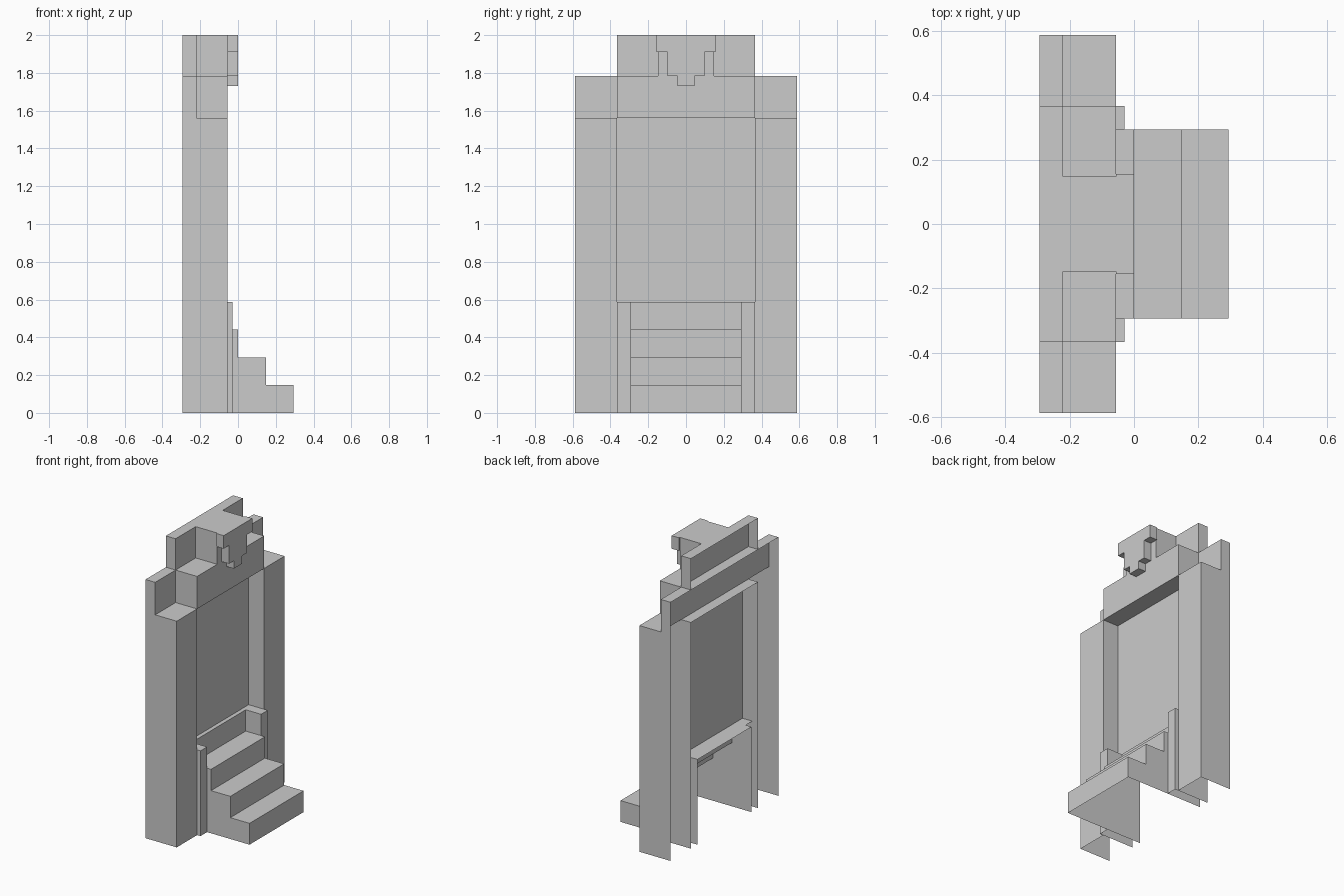
import bpy, bmesh

if "Cube" in bpy.data.objects:
    bpy.data.objects.remove(bpy.data.objects["Cube"])

S = 0.147                                  # one step: rise and tread
BACK, WALL, FRONT = -0.294, -0.22, -0.056  # depth planes along x
DOOR_Y, OUT_Y = 0.366, 0.588               # doorway and outer half widths
HEAD, SHOULDER, TOP = 1.56, 1.784, 2.0     # heights

# outward-wound corner indices of a box; corner index = 4*x + 2*y + z
FACES = {"front": (4, 6, 7, 5), "back": (0, 1, 3, 2), "left": (0, 4, 5, 1),
         "right": (2, 3, 7, 6), "top": (1, 5, 7, 3), "bottom": (0, 2, 6, 4)}


def finish(name, bm):
    mesh = bpy.data.meshes.new(name)
    bm.to_mesh(mesh)
    bm.free()
    ob = bpy.data.objects.new(name, mesh)
    bpy.context.collection.objects.link(ob)
    return ob


def shell(name, xs, ys, zs, sides):
    """Box showing only the named sides (front = +x, left = -y)."""
    bm = bmesh.new()
    v = [bm.verts.new((x, y, z)) for x in xs for y in ys for z in zs]
    for s in sides.split():
        bm.faces.new([v[i] for i in FACES[s]])
    bmesh.ops.delete(bm, geom=[w for w in bm.verts if not w.link_faces], context='VERTS')
    return finish(name, bm)


# side pillars with ledges, and cheeks beside the stairs
for sign, tag, outer, inner in ((1, "right", "right", "left"), (-1, "left", "left", "right")):
    def span(a, b):
        return sorted((sign * a, sign * b))
    y = span(DOOR_Y, OUT_Y)
    shell("pillar_" + tag, (BACK, FRONT), y, (0, HEAD), "front left right")
    shell("pillar_ledge_" + tag, (WALL, FRONT), y, (0, HEAD), "top")
    shell("stair_cheek_" + tag, (-0.25, -0.03), span(2 * S, DOOR_Y), (0, 4 * S),
          "front top left right")

# stepped header, open at the back
shell("header_wall", (BACK, WALL), (-OUT_Y, OUT_Y), (HEAD, SHOULDER), "front top left right")
shell("lintel", (WALL, FRONT), (-DOOR_Y, DOOR_Y), (HEAD, SHOULDER), "front top left right")
shell("lintel_underside", (BACK, FRONT), (-DOOR_Y, DOOR_Y), (HEAD, SHOULDER), "bottom")
shell("crown_wall", (BACK, WALL), (-DOOR_Y, DOOR_Y), (SHOULDER, TOP), "front top left right")
shell("crown_block", (WALL, FRONT), (-0.147, 0.147), (SHOULDER, TOP), "front top left right")

# recessed door panel
shell("door_panel", (BACK, -0.175), (-DOOR_Y, DOOR_Y), (4 * S, HEAD), "front")

# stepped keystone ornament
half = [(0.045, 1.73), (0.045, 1.784), (0.098, 1.784), (0.098, 1.91), (0.156, 1.91), (0.156, TOP)]
outline = half + [(-y, z) for y, z in reversed(half)]
bm = bmesh.new()
face = bm.faces.new([bm.verts.new((0, y, z)) for y, z in outline])
ext = bmesh.ops.extrude_face_region(bm, geom=[face], use_keep_orig=True)
bmesh.ops.translate(bm, verts=[g for g in ext["geom"] if isinstance(g, bmesh.types.BMVert)],
                    vec=(FRONT, 0, 0))
bmesh.ops.recalc_face_normals(bm, faces=bm.faces)
finish("keystone", bm)

# stairs: stepped profile swept across y, open at the bottom and back
profile = [(2 * S, 0)]
for i in range(4):
    profile += [((2 - i) * S, (i + 1) * S), ((1 - i) * S, (i + 1) * S)]
    if i < 3:
        continue
    profile[-1] = (BACK, 4 * S)
bm = bmesh.new()
left, right = [[bm.verts.new((x, y, z)) for x, z in profile] for y in (-2 * S, 2 * S)]
for i in range(len(profile) - 1):
    bm.faces.new((left[i], right[i], right[i + 1], left[i + 1]))
bm.faces.new(left + [bm.verts.new((BACK, -2 * S, 0))])
bm.faces.new((right + [bm.verts.new((BACK, 2 * S, 0))])[::-1])
finish("stairs", bm)
